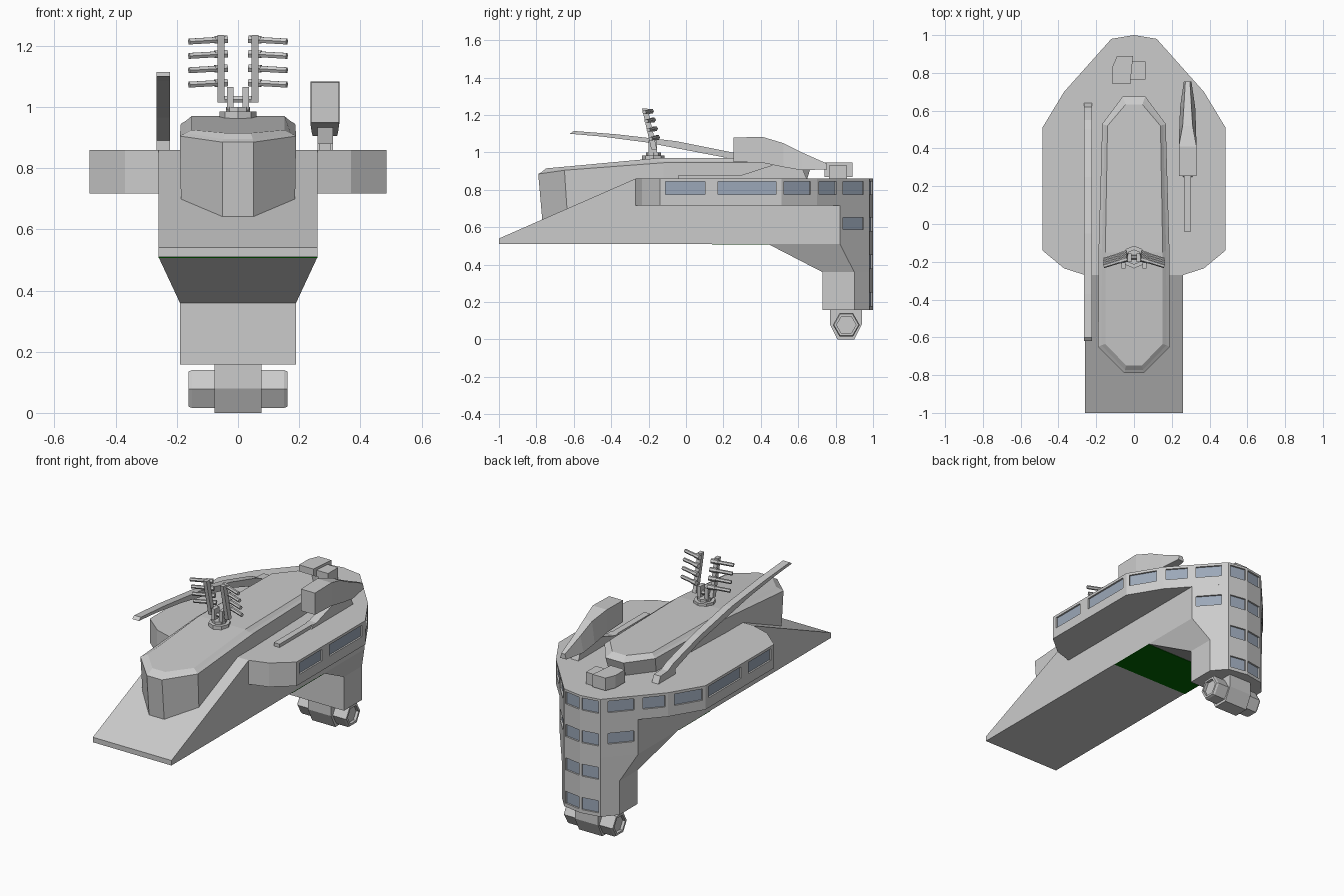
import bpy, bmesh
from math import pi, cos, sin
from mathutils import Vector

if "Cube" in bpy.data.objects:
    bpy.data.objects.remove(bpy.data.objects["Cube"])


def make(name, verts, faces, mat=None):
    bm = bmesh.new()
    vs = [bm.verts.new(v) for v in verts]
    for f in faces:
        bm.faces.new([vs[i] for i in f])
    bmesh.ops.recalc_face_normals(bm, faces=bm.faces)
    me = bpy.data.meshes.new(name)
    bm.to_mesh(me)
    bm.free()
    ob = bpy.data.objects.new(name, me)
    bpy.context.collection.objects.link(ob)
    if mat:
        me.materials.append(mat)
    return ob


def loft(name, rings, split_caps=False, mat=None):
    """Skin closed rings; split_caps bridges a mirrored cap with quads."""
    n = len(rings[0])
    faces = [(r * n + i, r * n + (i + 1) % n, (r + 1) * n + (i + 1) % n, (r + 1) * n + i)
             for r in range(len(rings) - 1) for i in range(n)]
    for o in (0, (len(rings) - 1) * n):
        if split_caps:
            faces += [(o + i, o + i + 1, o + n - 2 - i, o + n - 1 - i) for i in range(n // 2 - 1)]
        else:
            faces.append([o + i for i in range(n)])
    return make(name, [v for r in rings for v in r], faces, mat)


def sym(half):
    """Half outline plus its mirror image across x = 0."""
    return half + [(-p[0],) + tuple(p[1:]) for p in reversed(half) if p[0] > 0]


def side_profile(name, pts, x0, x1):
    return loft(name, [[(x, y, z) for y, z in pts] for x in (x0, x1)])


def box(name, x0, x1, y0, y1, z0, z1, mat=None):
    return loft(name, [[(x0, y0, z), (x1, y0, z), (x1, y1, z), (x0, y1, z)] for z in (z0, z1)], mat=mat)


def rod(name, a, b, r, n=6):
    a, b = Vector(a), Vector(b)
    q = (b - a).to_track_quat('Z', 'Y')
    ring = [q @ Vector((r * cos(2 * pi * i / n), r * sin(2 * pi * i / n), 0)) for i in range(n)]
    return loft(name, [[p + v for v in ring] for p in (a, b)])


glass = bpy.data.materials.new("glass")
glass.diffuse_color = (0.33, 0.39, 0.48, 1)
glass.use_nodes = True
glass.node_tree.nodes["Principled BSDF"].inputs["Base Color"].default_value = glass.diffuse_color
green = bpy.data.materials.new("green_hatch")
green.diffuse_color = (0.0, 0.13, 0.0, 1)
green.use_nodes = True
green.node_tree.nodes["Principled BSDF"].inputs["Base Color"].default_value = green.diffuse_color

# Wedge bow
side_profile("bow_wedge", [(-1, .51), (-1, .54), (-.27, .86), (-.27, .717), (.44, .717), (.44, .51)], -.26, .26)
box("belly_hatch", -.26, .26, .14, .44, .507, .511, green)

# Wide main deck
deck_half = [(.26, -.27), (.37, -.235), (.485, -.14), (.485, .51), (.37, .70), (.12, .98), (0, 1)]
deck = loft("main_deck", [[(x, y, z) for x, y in sym(deck_half)] for z in (.717, .86)])

# Stern tower, narrowing downwards
wide = sym([(.26, .44), (.26, .823), (.12, .98), (0, 1)])
slim = sym([(.19, .73), (.19, .90), (.12, .98), (0, 1)])
stern = loft("stern_tower", [[(x, y, z) for x, y in o]
                             for o, z in ((wide, .717), (wide, .51), (slim, .36), (slim, .158))])


# Recessed windows
def windows(target, specs):
    cv, cf = [], []
    for e, t0, t1, zc, h in specs:
        a, b = Vector(deck_half[e]), Vector(deck_half[e + 1])
        d = (b - a).normalized()
        n = Vector((d.y, -d.x))
        p, q = a.lerp(b, t0), a.lerp(b, t1)
        for s in (1, -1):
            def ring(z, lo, hi):
                return [(s * v.x, v.y, z) for v in (p + n * lo, q + n * lo, q + n * hi, p + n * hi)]
            o = len(cv)
            cv += ring(zc - h, -.014, .02) + ring(zc + h, -.014, .02)
            cf += [(o, o + 1, o + 2, o + 3), (o + 4, o + 5, o + 6, o + 7)]
            cf += [(o + i, o + (i + 1) % 4, o + 4 + (i + 1) % 4, o + 4 + i) for i in range(4)]
            loft("window_pane", [ring(zc - h, -.02, -.01), ring(zc + h, -.02, -.01)], mat=glass)
    cutter = make("window_cutter", cv, cf)
    cutter.hide_render = True
    m = target.modifiers.new("windows", 'BOOLEAN')
    m.operation, m.solver, m.object = 'DIFFERENCE', 'EXACT', cutter
    bpy.context.view_layer.objects.active = target
    bpy.ops.object.modifier_apply(modifier=m.name)
    bpy.data.objects.remove(cutter)


windows(deck, [(2, .046, .37, .81, .034), (2, .48, .954, .81, .034), (3, .08, .82, .81, .034),
               (4, .04, .37, .81, .034), (4, .5, .89, .81, .034), (5, .1, .92, .81, .036)])
windows(stern, [(4, .5, .89, .62, .032)] + [(5, .1, .92, z, .036) for z in (.615, .415, .215)])

# Raised upper cabin with bevelled rim
base = [(.05, -.765, .6), (.185, -.63, .6), (.185, -.12, .6), (.16, .51, .85), (.055, .645, .85)]
rim = [(.05, -.79, .885), (.19, -.65, .905), (.187, -.12, .945), (.168, .53, .945), (.06, .675, .945)]
ledge = [(.048, -.772, .895), (.172, -.642, .915), (.17, -.14, .955), (.155, .525, .955), (.053, .658, .955)]
top = [(.042, -.748, .915), (.152, -.635, .925), (.152, -.15, .97), (.14, .52, .97), (.045, .632, .97)]
loft("upper_cabin", [sym(h) for h in (base, rim, ledge, top)], split_caps=True)

# Engine cross-bar below the tower
side_profile("engine_block", [(.77, .16), (.77, .08), (.81, 0), (.90, 0), (.94, .08), (.94, .16)], -.077, .077)


def hexagon(x, r):
    return [(x, .857 + r * cos(i * pi / 3), .078 + r * sin(i * pi / 3)) for i in range(6)]


for s in (1, -1):
    loft("engine_pod", [hexagon(s * x, r) for x, r in
                        ((.07, .072), (.15, .072), (.162, .066), (.162, .052), (.145, .052))])

# Right-hand turret with low barrel
box("turret_barrel", .265, .303, -.04, .32, .858, .88)
side_profile("turret_neck", [(.25, .86), (.27, .88), (.30, .88), (.47, .935), (.62, .92), (.645, .86)], .26, .31)
loft("turret_body", [[(.284 - w, y, a), (.284 + w, y, a), (.284 + w * k, y, b), (.284 - w * k, y, b)]
                     for y, w, k, a, b in ((.255, .046, 1, .95, 1.08), (.41, .047, 1, .945, 1.083),
                                           (.52, .044, .6, .922, 1.05), (.62, .04, .5, .905, 1.0),
                                           (.755, .02, .6, .91, .94))])

# Long left-hand cannon arm rising forwards
side_profile("cannon_arm", [(-.62, 1.1), (-.60, 1.115), (-.37, 1.097), (-.05, 1.06), (.25, 1.0), (.50, .93),
                            (.55, .905), (.62, .90), (.64, .86), (.48, .86), (.48, .89), (.25, .965),
                            (-.22, 1.055), (-.45, 1.085)], -.266, -.222)

# Small deck houses at the stern
loft("deck_house", [[(-.115, .74, z), (-.02, .74, z), (-.005, .89, z), (-.09, .89, z), (-.115, .83, z)]
                    for z in (.87, .945)])
box("deck_house_side", -.02, .06, .765, .86, .86, .93)

# Antenna rack
rod("antenna_base", (0, -.175, .95), (0, -.175, .985), .06, 8)
rod("antenna_plinth", (0, -.175, .98), (0, -.175, 1.0), .04, 8)
rod("antenna_axle", (-.065, -.175, 1.025), (.065, -.175, 1.025), .012)
for s in (1, -1):
    box("antenna_bracket", s * .025 - .011, s * .025 + .011, -.20, -.155, .99, 1.065)
    side_profile("antenna_mast", [(-.185, 1.015), (-.155, 1.015), (-.205, 1.235), (-.235, 1.235)],
                 s * .044, s * .067)
    for i in range(4):
        z = 1.075 + .047 * i
        y = -.165 - .011 * i
        rod("antenna_rung", (s * .04, y + .012, z + .005), (s * .16, y - .025, z - .002), .011)
        rod("antenna_collar", (s * .036, y + .013, z + .005), (s * .075, y + .001, z + .003), .014)
